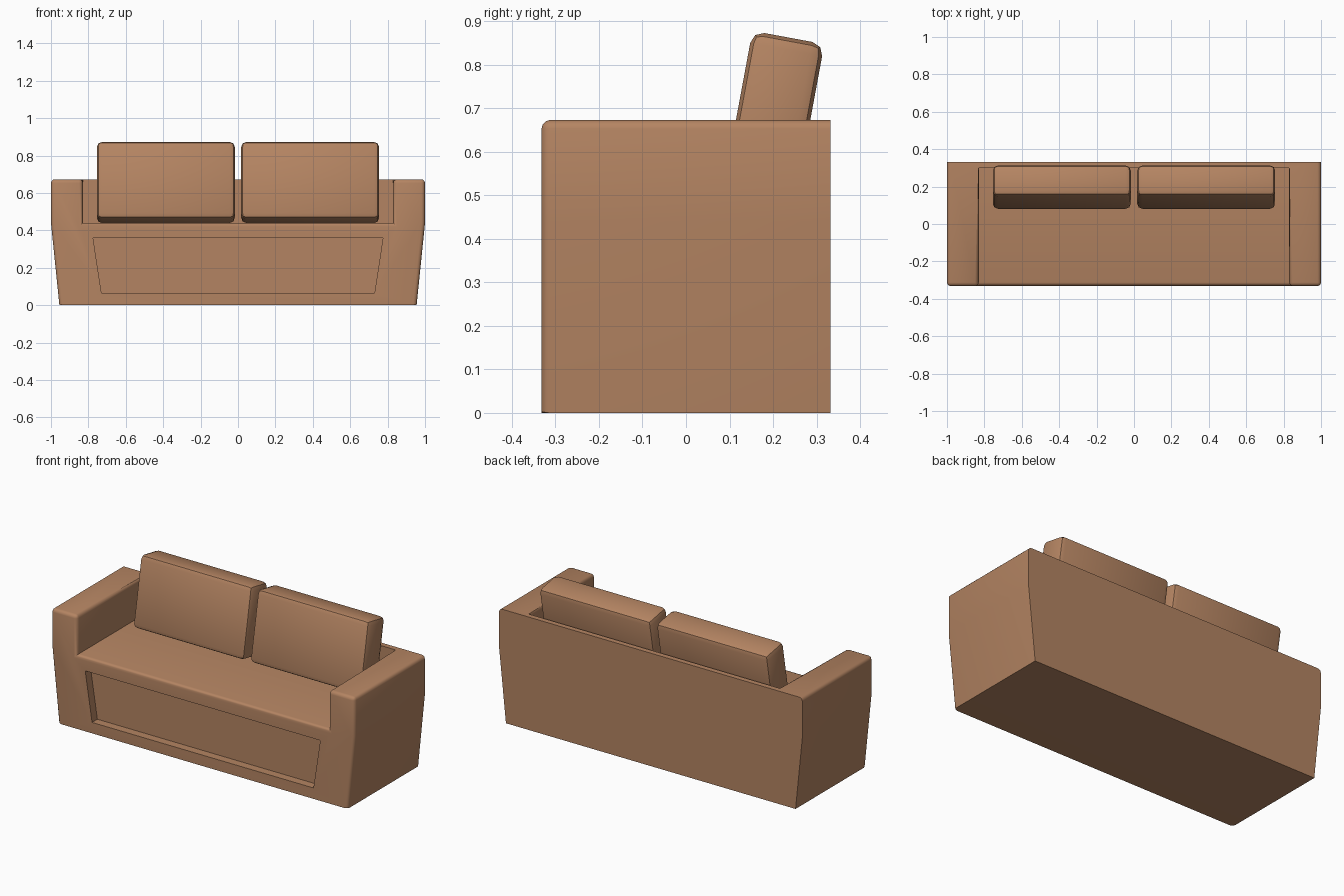
import bpy, bmesh, math

cube = bpy.data.objects.get("Cube")
if cube:
    bpy.data.objects.remove(cube, do_unlink=True)

leather = bpy.data.materials.new("tan_leather")
leather.use_nodes = True
colour = (0.456, 0.231, 0.122, 1)
leather.diffuse_color = colour
leather.node_tree.nodes["Principled BSDF"].inputs["Base Color"].default_value = colour


def finish(bm, name):
    bmesh.ops.recalc_face_normals(bm, faces=bm.faces[:])
    mesh = bpy.data.meshes.new(name)
    bm.to_mesh(mesh)
    bm.free()
    mesh.materials.append(leather)
    obj = bpy.data.objects.new(name, mesh)
    bpy.context.collection.objects.link(obj)
    bpy.ops.object.select_all(action='DESELECT')
    obj.select_set(True)
    bpy.context.view_layer.objects.active = obj
    bpy.ops.object.shade_smooth_by_angle(angle=math.radians(32))
    return obj


# Sofa body: U-shaped front outline swept to a thin back wall
FRONT, BACK, WALL = -0.332, 0.332, 0.30
half = [(-0.955, 0), (-1, 0.44), (-1, 0.673), (-0.83, 0.673), (-0.83, 0.44)]
outline = half + [(-x, z) for x, z in reversed(half)]
bm = bmesh.new()
f = [bm.verts.new((x, FRONT, z)) for x, z in outline]
b = [bm.verts.new((x, WALL if 3 <= i <= 6 else BACK, z))
     for i, (x, z) in enumerate(outline)]

# Outer sides, base, seat and inner arm faces
for i in (0, 1, 3, 4, 5, 7, 8, 9):
    j = (i + 1) % 10
    bm.faces.new((f[i], f[j], b[j], b[i]))
# Arm tops joined to the back top, inner wall, rear face
bm.faces.new((f[2], f[3], b[3], b[6], f[6], f[7], b[7], b[2]))
bm.faces.new(b[3:7])
bm.faces.new(b[:3] + b[7:])

# Front frame around a recessed trapezoid panel
panel = [(-0.73, 0.065), (-0.775, 0.36), (0.775, 0.36), (0.73, 0.065)]
p = [bm.verts.new((x, FRONT, z)) for x, z in panel]
q = [bm.verts.new((x, FRONT + 0.05, z)) for x, z in panel]
bm.faces.new(f[:5] + [p[1], p[0]])
bm.faces.new((f[4], f[5], p[2], p[1]))
bm.faces.new(f[5:] + [p[3], p[2]])
bm.faces.new((f[9], f[0], p[0], p[3]))
for i in range(4):
    j = (i + 1) % 4
    bm.faces.new((p[i], p[j], q[j], q[i]))
bm.faces.new(q)

# Round the front edges and the long edges of the arms
bmesh.ops.recalc_face_normals(bm, faces=bm.faces[:])
pairs = [(f[i], f[i + 1]) for i in range(9)] + [(f[i], b[i]) for i in (2, 3, 6, 7)]
edges = [bm.edges.get(pair) for pair in pairs]
bmesh.ops.bevel(bm, geom=edges, offset=0.02, segments=3, profile=0.5,
                affect='EDGES', clamp_overlap=True)
finish(bm, "sofa_body")

# Two back cushions leaning on the back wall
for side, name in ((-1, "right_cushion"), (1, "left_cushion")):
    bm = bmesh.new()
    bmesh.ops.create_cube(bm, size=1)
    bmesh.ops.scale(bm, vec=(0.738, 0.168, 0.42), verts=bm.verts[:])
    bmesh.ops.bevel(bm, geom=bm.edges[:], offset=0.028, segments=2, profile=0.5,
                    affect='EDGES')
    cushion = finish(bm, name)
    cushion.location = (side * 0.386, 0.197, 0.656)
    cushion.rotation_euler.x = math.radians(-10.5)
